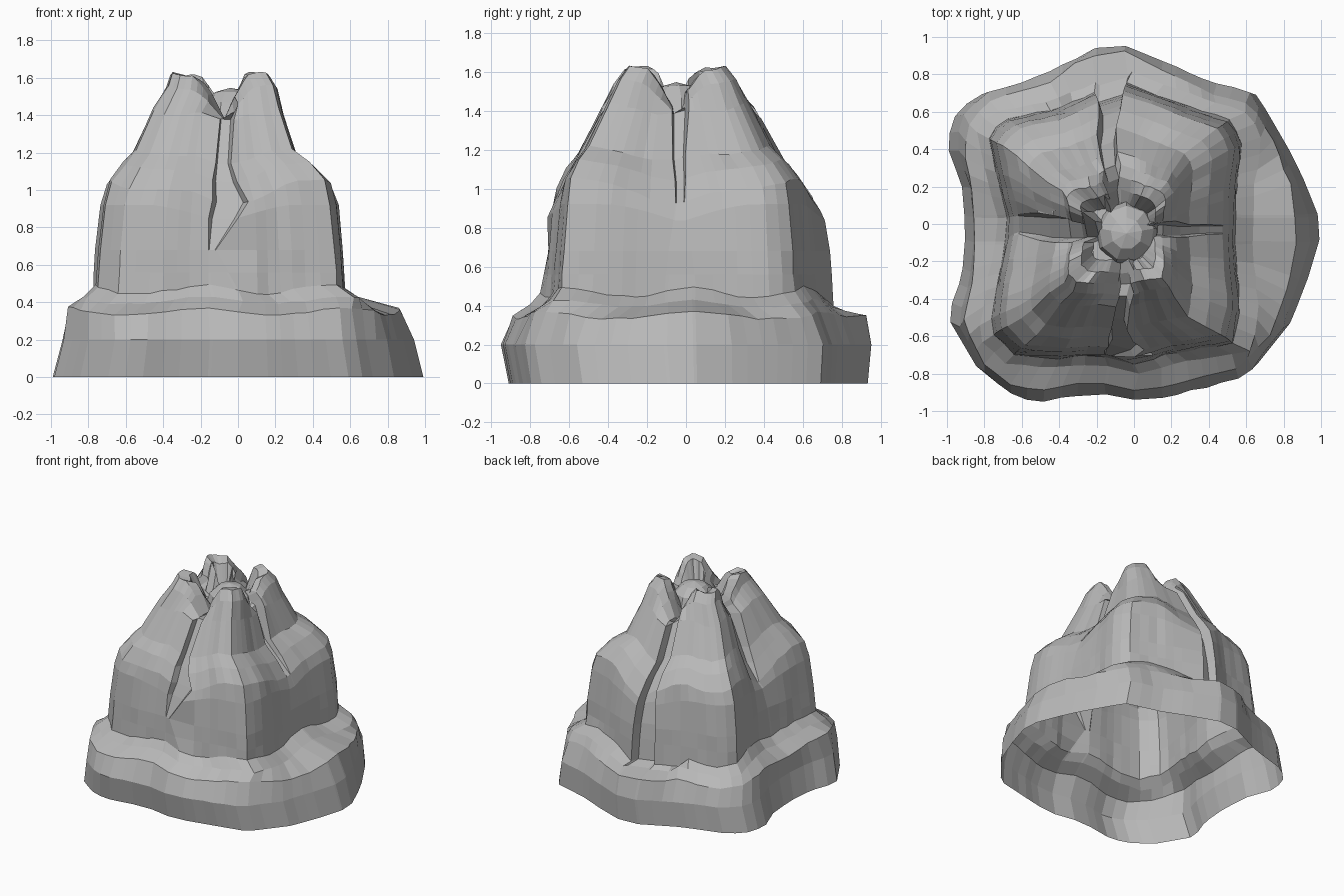
import bpy, bmesh, math, random
from mathutils import Vector

random.seed(4)
if "Cube" in bpy.data.objects:
    bpy.data.objects.remove(bpy.data.objects["Cube"])

stone = bpy.data.materials.new("grey_stone")
stone.use_nodes = True
grey = (0.48, 0.48, 0.48, 1)
stone.diffuse_color = grey
stone.node_tree.nodes["Principled BSDF"].inputs["Base Color"].default_value = grey

CX, CY = -0.08, -0.03

# Plan outlines of the spreading foot, its upper lip and the upright body
OUTLINES = {
    "foot": [(-1, .42), (-.97, .57), (-.86, .69), (-.5, .8), (-.22, .94), (-.08, .96), (.06, .92),
             (.38, .78), (.66, .7), (.84, .38), (.97, .1), (1, -.05), (.97, -.2), (.84, -.55),
             (.63, -.82), (.33, -.89), (.06, -.95), (-.22, -.9), (-.52, -.95), (-.66, -.93),
             (-.84, -.8), (-1, -.52), (-.92, -.3), (-.9, -.05), (-.92, .2)],
    "lip": [(-.91, .4), (-.88, .55), (-.76, .67), (-.45, .75), (-.3, .87), (-.08, .94), (.06, .87),
            (.4, .7), (.64, .63), (.74, .45), (.84, .2), (.87, -.05), (.86, -.2), (.74, -.58),
            (.55, -.77), (.3, -.83), (.05, -.9), (-.22, -.84), (-.52, -.89), (-.65, -.87),
            (-.8, -.75), (-.91, -.52), (-.86, -.3), (-.85, -.05), (-.87, .2)],
    "body": [(-.78, .48), (-.68, .56), (-.4, .62), (-.2, .71), (-.03, .76), (.1, .7), (.35, .61),
             (.53, .55), (.58, .42), (.55, .2), (.54, -.1), (.57, -.45), (.53, -.64), (.2, -.69),
             (0, -.75), (-.2, -.7), (-.4, -.72), (-.64, -.7), (-.77, -.57), (-.72, -.25),
             (-.67, 0), (-.72, .2)]}


def reach(outline, ang):
    """Distance from the centre to the outline along an angle."""
    d = Vector((math.cos(ang), math.sin(ang)))
    best = 0
    for a, b in zip(outline, outline[1:] + outline[:1]):
        p = Vector((a[0] - CX, a[1] - CY))
        e = Vector(b) - Vector(a)
        den = d.cross(e)
        if abs(den) > 1e-9:
            t, u = p.cross(e) / den, p.cross(d) / den
            if t > 0 and -1e-6 <= u <= 1 + 1e-6:
                best = max(best, t)
    return best


def lerp_table(table, z):
    """Linear lookup in rows of (height, values...)."""
    for lo, hi in zip(table, table[1:]):
        if z <= hi[0]:
            t = max(0, (z - lo[0]) / (hi[0] - lo[0]))
            return [p + (q - p) * t for p, q in zip(lo[1:], hi[1:])]
    return table[-1][1:]


# Cracks: direction -> rows of (height, sideways middle, half width, depth)
CRACKS = {
    -90: [(.47, 0, .08, 0), (.68, -.06, .02, 0), (.92, 0, .08, .04), (1.03, .04, .1, .05),
          (1.13, .02, .07, .06), (1.2, .035, .045, .06), (1.42, .045, .04, .06)],
    90: [(.38, .05, .1, 0), (.46, .05, .09, .06), (1, .05, .07, .08), (1.42, .04, .05, .07)],
    180: [(.5, 0, .08, 0), (1.05, -.03, .05, 0), (1.13, -.03, .06, .05), (1.42, -.03, .075, .08)],
    0: [(.5, 0, .08, 0), (1.05, 0, .02, 0), (1.13, .01, .025, .04), (1.42, .02, .04, .07)],
}

# How far the shoulder rim sags between the corners, by height
SAG = [(.75, 0), (.92, .09), (1.03, .13), (1.13, .11), (1.2, .07), (1.42, .03), (1.62, .03)]

# Columns around the rock: (angle, crack direction or None, position across crack)
columns = []
for deg in range(-130, 230, 5):
    near = [c for c in CRACKS if abs((deg - c + 180) % 360 - 180) < 14]
    if not near:
        columns.append((deg, None, 0))
    elif deg in CRACKS:
        columns += [(deg, deg, u) for u in (-1, -.8, .8, 1)]

# Rings: (outline, height, x scale, y scale, x shift, y shift, wobble)
RINGS = [("foot", 0, 1, .97, 0, .01, 0), ("foot", .2, .95, 1, 0, 0, 0),
         ("lip", .35, 1, 1, 0, 0, .02), ("body", .41, 1.12, 1.07, .02, 0, .02),
         ("body", .47, 1, 1, 0, 0, .025), ("body", .56, .99, .99, 0, 0, 0),
         ("body", .68, .98, .98, 0, 0, 0), ("body", .92, .94, .95, 0, 0, 0),
         ("body", 1.03, .89, .92, 0, 0, .025), ("body", 1.13, .77, .83, -.01, -.01, .02),
         ("body", 1.2, .65, .73, -.03, -.02, .02), ("body", 1.42, .52, .56, -.02, -.02, .02),
         ("body", 1.55, .44, .47, 0, -.02, .01), ("body", 1.62, .39, .39, -.01, -.02, .01),
         ("body", 1.6, .3, .3, 0, -.02, .02), ("body", 1.42, .21, .21, 0, -.02, .02)]


def ring_point(ring, col):
    kind, level, sx, sy, ox, oy, wob = ring
    deg, crack, across = col
    z, ang, depth = level, math.radians(deg), 0
    outline = OUTLINES[kind]
    if crack is not None:
        mid, half, depth = lerp_table(CRACKS[crack], z)
        r0 = reach(outline, ang) * (sx if crack in (0, 180) else sy)
        ang += math.atan((mid + across * half) / r0)
    # rough stone, but clean edges along the cracks
    rough = 0 if level == 0 or crack is not None else 1
    if abs(across) == 1:
        depth = 0
    r = reach(outline, ang)
    dx, dy = math.cos(ang), math.sin(ang)
    # the feet scale about the origin, the body about its own centre
    px, py = (0, 0) if kind == "foot" else (CX, CY)
    x = px + (CX + r * dx - px) * sx + ox
    y = py + (CY + r * dy - py) * sy + oy
    # corners rise into four peaks, sides sink towards the cracks
    corner = min(1, abs(math.sin(2 * ang)) * 1.15) ** 1.1
    if level > 1.3:
        z = 1.4 + (z - 1.4) * corner
    z -= lerp_table(SAG, level)[0] * (1 - corner)
    z += wob * (math.sin(7 * ang + 1) + rough * random.uniform(-.3, .3))
    # sunken basin where the rear crack meets the foot
    if dy > 0 and -.4 < x < .08 and .3 < level < .5:
        z = .35 + (level - .35) * .4
    push = rough * random.uniform(-.005, .005) - depth
    if level > 1.5 and depth:
        z -= .03
    return x + dx * push, y + dy * push, z


def finish(bm, name):
    bmesh.ops.recalc_face_normals(bm, faces=bm.faces)
    mesh = bpy.data.meshes.new(name)
    bm.to_mesh(mesh)
    bm.free()
    mesh.materials.append(stone)
    obj = bpy.data.objects.new(name, mesh)
    bpy.context.collection.objects.link(obj)
    return obj


# Hollow rock shell, open underneath
bm = bmesh.new()
loops = [[bm.verts.new(ring_point(r, c)) for c in columns] for r in RINGS]
n = len(columns)
for low, high in zip(loops, loops[1:]):
    for i in range(n):
        j = (i + 1) % n
        bm.faces.new((low[i], low[j], high[j], high[i]))
bm.faces.new(loops[-1])
finish(bm, "rock_mountain")

# Rounded plug of rock in the middle of the crater
bm = bmesh.new()
bmesh.ops.create_uvsphere(bm, u_segments=9, v_segments=6, radius=.17)
bmesh.ops.delete(bm, geom=[v for v in bm.verts if v.co.z < -.01], context="VERTS")
for v in bm.verts:
    v.co = Vector((v.co.x - .04, v.co.y - .05, 1.39 + v.co.z * .95 + random.uniform(-.01, 0)))
finish(bm, "crater_plug")

# Wedges breaking up the shoulders
SPOTS = [((.33, -.49, 1.09), .1, .4), ((-.55, .38, 1.08), .1, 1.3), ((-.55, -.42, 1.09), .1, 2.2)]
for k, (place, size, turn) in enumerate(SPOTS):
    bm = bmesh.new()
    bmesh.ops.create_cone(bm, cap_ends=True, segments=4, radius1=size, radius2=size * .5, depth=size)
    rock = finish(bm, f"shoulder_rock_{k + 1}")
    rock.location = place
    rock.rotation_euler = (.3, -.2, turn)
